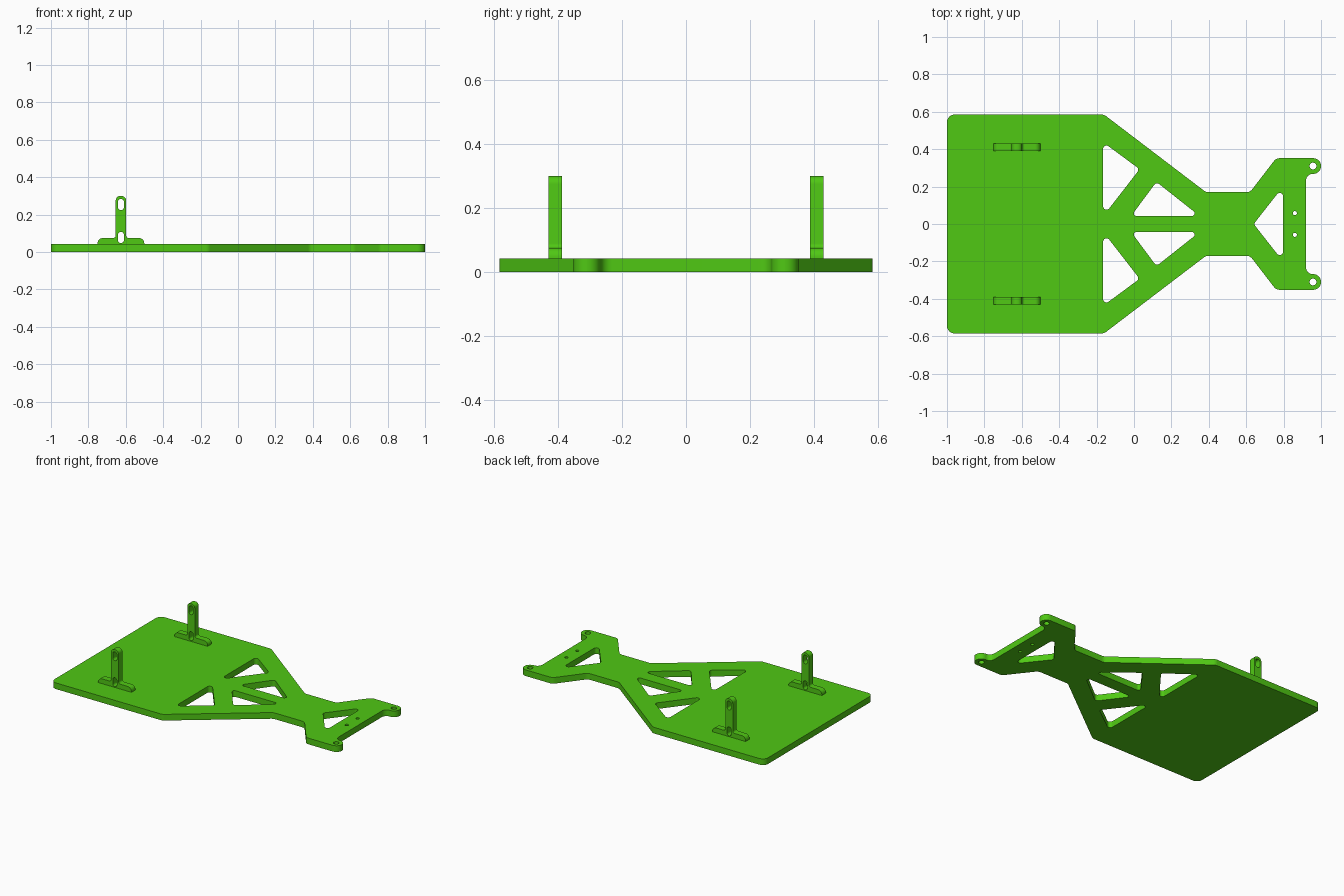
import bpy, bmesh
from math import tan, sin, cos, pi
from mathutils import Vector, Matrix

if "Cube" in bpy.data.objects:
    bpy.data.objects.remove(bpy.data.objects["Cube"])

green = bpy.data.materials.new("green_plastic")
green.diffuse_color = (0.08, 0.58, 0.007, 1)
green.use_nodes = True
green.node_tree.nodes["Principled BSDF"].inputs["Base Color"].default_value = green.diffuse_color


def rounded(points, steps=8):
    """Turn (x, y, radius) corners into a loop with true arc fillets."""
    loop = []
    n = len(points)
    for i, (x, y, r) in enumerate(points):
        p = Vector((x, y))
        if r == 0:
            loop.append(p)
            continue
        a = (Vector(points[i - 1][:2]) - p).normalized()
        b = (Vector(points[(i + 1) % n][:2]) - p).normalized()
        half = a.angle(b) / 2
        c = p + (a + b).normalized() * (r / sin(half))
        d = r / tan(half)
        start, end = p + a * d - c, p + b * d - c
        sweep = pi - 2 * half
        for k in range(steps + 1):
            t = k / steps
            loop.append(c + (start * sin((1 - t) * sweep) + end * sin(t * sweep)) / sin(sweep))
    return loop


def circle(x, y, r, n=24):
    return [Vector((x + r * cos(2 * pi * k / n), y + r * sin(2 * pi * k / n))) for k in range(n)]


def slot(x, y, w, h):
    r = w / 2 * 0.99
    return rounded([(x - w / 2, y - h / 2, r), (x + w / 2, y - h / 2, r),
                    (x + w / 2, y + h / 2, r), (x - w / 2, y + h / 2, r)])


def flip(points):
    return [(x, -y, r) for x, y, r in reversed(points)]


def extrude_profile(name, loops, depth, matrix):
    """Fill loops (first outer, rest holes), thicken evenly and place."""
    curve = bpy.data.curves.new(name + "_profile", 'CURVE')
    curve.dimensions = '2D'
    curve.fill_mode = 'BOTH'
    curve.extrude = depth / 2
    for loop in loops:
        s = curve.splines.new('POLY')
        s.points.add(len(loop) - 1)
        for pt, v in zip(s.points, loop):
            pt.co = (v.x, v.y, 0, 1)
        s.use_cyclic_u = True
    helper = bpy.data.objects.new(name + "_helper", curve)
    bpy.context.collection.objects.link(helper)
    dg = bpy.context.evaluated_depsgraph_get()
    mesh = bpy.data.meshes.new_from_object(helper.evaluated_get(dg))
    bpy.data.objects.remove(helper)
    bm = bmesh.new()
    bm.from_mesh(mesh)
    bmesh.ops.remove_doubles(bm, verts=bm.verts, dist=1e-4)
    bmesh.ops.transform(bm, matrix=matrix, verts=bm.verts)
    bmesh.ops.recalc_face_normals(bm, faces=bm.faces)
    bm.to_mesh(mesh)
    bm.free()
    mesh.name = name
    mesh.materials.clear()
    mesh.materials.append(green)
    obj = bpy.data.objects.new(name, mesh)
    bpy.context.collection.objects.link(obj)
    bpy.ops.object.select_all(action='DESELECT')
    obj.select_set(True)
    bpy.context.view_layer.objects.active = obj
    bpy.ops.object.shade_smooth_by_angle(angle=0.5)
    return obj


T = 0.042  # plate thickness

# Base plate: half outline mirrored across the x axis
half = [(-1, 0.585, 0.04), (-0.16, 0.585, 0.04), (0.385, 0.17, 0.04), (0.62, 0.17, 0.04),
        (0.76, 0.352, 0.04), (1.0, 0.352, 0.0415), (1.0, 0.268, 0.0415), (0.92, 0.268, 0.036)]
loops = [rounded(half + flip(half))]

# Lightening windows and screw holes, both sides
rear_window = [(-0.165, 0.437, 0.018), (0.03, 0.293, 0.018), (-0.165, 0.042, 0.018)]
mid_window = [(-0.015, 0.043, 0.014), (0.12, 0.225, 0.018), (0.35, 0.043, 0.014)]
for w in (rear_window, mid_window):
    loops += [rounded(w), rounded(flip(w))]
loops.append(rounded([(0.64, 0, 0.018), (0.797, 0.2, 0.018), (0.797, -0.2, 0.018)]))
for s in (1, -1):
    loops += [circle(0.957, s * 0.31, 0.018), circle(0.86, s * 0.058, 0.011)]
extrude_profile("base_plate", loops, T, Matrix.Translation((0, 0, T / 2)))

# Upright brackets: inverted T with two slots
cx = -0.626
right = [(0.125, T, 0), (0.125, 0.075, 0.028), (0.028, 0.075, 0.014), (0.028, 0.30, 0.025)]
outline = [(cx + x, z, r) for x, z, r in right] + [(cx - x, z, r) for x, z, r in reversed(right)]
bracket = [rounded(outline), slot(cx, 0.254, 0.031, 0.06), slot(cx, 0.078, 0.031, 0.06)]
for side, y in (("left", 0.41), ("right", -0.41)):
    extrude_profile("bracket_" + side, bracket, 0.042,
                    Matrix.Translation((0, y, 0)) @ Matrix.Rotation(pi / 2, 4, 'X'))
